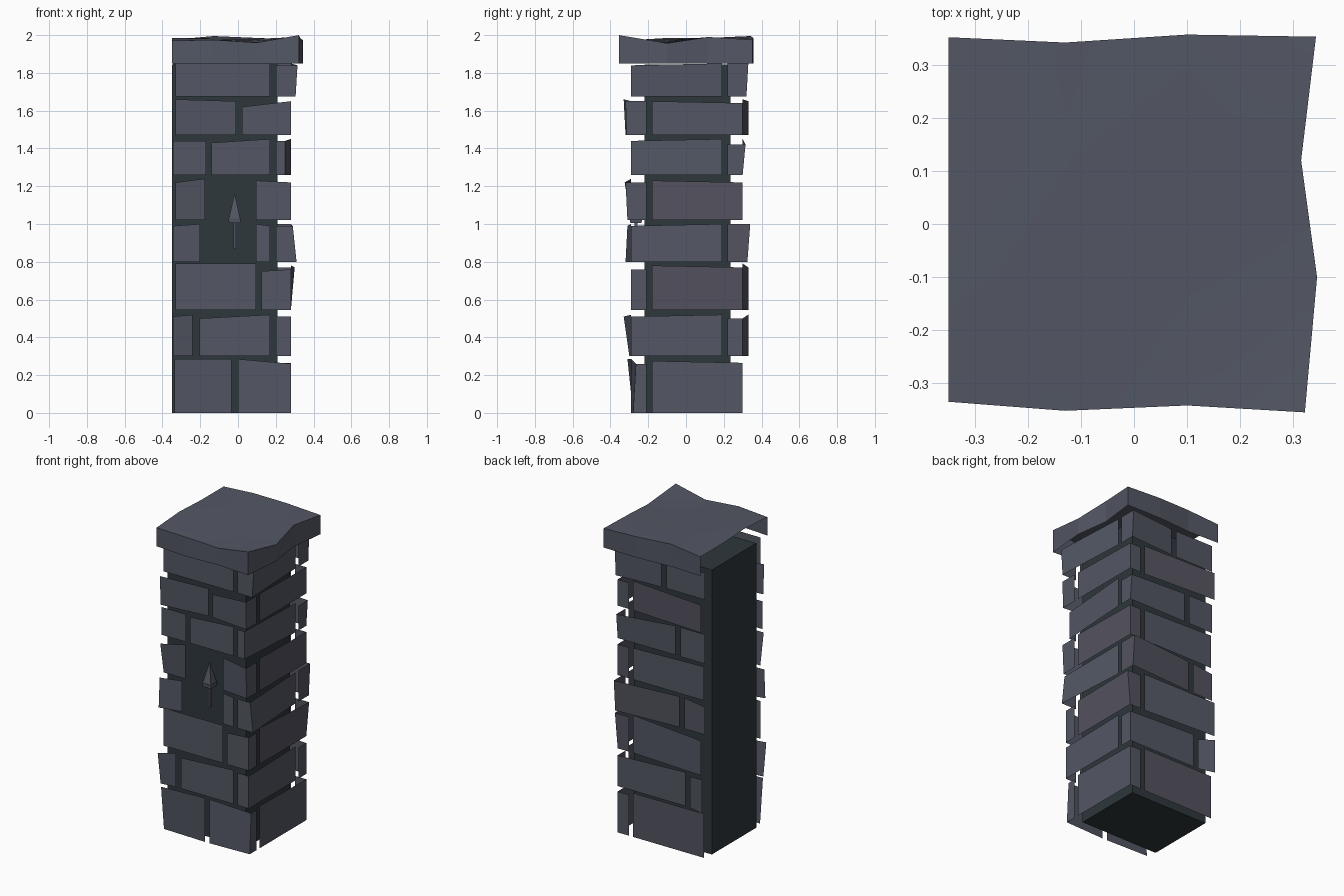
import bpy, bmesh, math
from mathutils import Vector, Matrix

default = bpy.data.objects.get("Cube")
if default:
    bpy.data.objects.remove(default, do_unlink=True)


def material(name, color):
    mat = bpy.data.materials.new(name)
    mat.use_nodes = True
    mat.diffuse_color = (*color, 1)
    bsdf = mat.node_tree.nodes["Principled BSDF"]
    bsdf.inputs["Base Color"].default_value = (*color, 1)
    bsdf.inputs["Roughness"].default_value = 0.9
    return mat


STONE = material("slate stone", (0.087, 0.096, 0.127))
WARM = material("warm slate stone", (0.088, 0.086, 0.115))
MORTAR = material("dark mortar", (0.027, 0.038, 0.044))


def finish(name, bm, mat):
    mesh = bpy.data.meshes.new(name)
    bm.to_mesh(mesh)
    bm.free()
    mesh.materials.append(mat)
    obj = bpy.data.objects.new(name, mesh)
    bpy.context.scene.collection.objects.link(obj)
    return obj


def box(name, low, high, mat):
    low, high = Vector(low), Vector(high)
    bm = bmesh.new()
    bmesh.ops.create_cube(bm, size=1)
    for v in bm.verts:
        v.co = (low + high) / 2 + v.co * (high - low)
    return finish(name, bm, mat)


# Mortar core, flush with the flat side
box("mortar_core", (-0.35, -0.22, 0), (0.21, 0.235, 1.845), MORTAR)

# Bottom and top of each course of bricks
ROWS = [(0, 0.285), (0.3, 0.52), (0.545, 0.79), (0.8, 1.0),
        (1.02, 1.24), (1.26, 1.45), (1.47, 1.66), (1.675, 1.85)]

# Outer plane of each brick wall, and the point that plane coordinates map to
PLANES = {"front": 0.29, "side": 0.28, "back": 0.3}
PLACE = {"front": lambda along, out, z: (along, -out, z),
         "side": lambda along, out, z: (out, along, z),
         "back": lambda along, out, z: (along, out, z)}


def brick(wall, row, start, end, drop_a=0, drop_b=0, lean_low=0, lean_top=0, mat=STONE):
    """A thin facing block that folds round the corner; drops tilt its top edge,
    leans push out the end farther from the middle of the wall."""
    bottom, top = ROWS[row]
    plane = PLANES[wall]
    leaning = end if start + end > 0 else start
    bm = bmesh.new()

    def edge(along, drop, inner=False):
        ends = []
        for z, lean in ((bottom, lean_low), (top - drop, lean_top)):
            out = plane - 0.08 if inner else plane + lean * (along == leaning)
            ends.append(bm.verts.new(PLACE[wall](along, out, z)))
        return ends

    edges = [edge(start, drop_a), edge(end, drop_b)]
    if wall == "side" and start < -0.25:
        edges.insert(0, edge(start, drop_a, inner=True))
    if end > 0.25:
        edges.append(edge(end, drop_b, inner=True))
    for left, right in zip(edges, edges[1:]):
        face = bm.faces.new((left[0], right[0], right[1], left[1]))
        if wall == "back":
            face.normal_flip()
    return finish(f"{wall}_brick_row_{row + 1}", bm, mat)


# Front wall: two courses stay open around the niche
FRONT = [
    [(-0.335, -0.035, 0, 0, -0.01, 0.02), (0, 0.28, 0, 0.025, -0.01, -0.025)],
    [(-0.345, -0.24, 0.01, 0, 0.01, 0.04), (-0.205, 0.17, 0.02, 0)],
    [(-0.33, 0.095), (0.125, 0.28, 0.04, 0.03)],
    [(-0.345, -0.2, 0.01, 0, 0.03, 0.02), (0.095, 0.17, 0, 0.01)],
    [(-0.33, -0.175, 0.02, 0, 0, 0.035), (0.095, 0.28, 0.01, 0.02, 0.02, 0.03)],
    [(-0.345, -0.17, 0.01, 0.01), (-0.14, 0.17, 0.02, 0)],
    [(-0.33, -0.01, 0, 0.01, 0.03, 0.04), (0.02, 0.28, 0.04, 0.01, 0.025, 0.03)],
    [(-0.33, 0.17)],
]
# Back wall: long blocks alternate with pairs that turn the corner
BACK = [
    [(-0.34, 0.17)],
    [(-0.345, -0.24, 0, 0.02, 0.03, 0.03), (-0.205, 0.28, 0, 0.02)],
    [(-0.34, 0.17, 0.02, 0, 0.03, 0.03)],
    [(-0.345, -0.2, 0.02, 0), (-0.165, 0.28, 0, 0, 0.025, 0.04)],
    [(-0.34, 0.17, 0, 0.015)],
    [(-0.345, -0.17), (-0.135, 0.28, 0, 0.03, 0, 0.015)],
    [(-0.34, 0.17, 0.01, 0, 0.03, 0.03)],
    [(-0.345, -0.07), (-0.035, 0.28, 0, 0, 0.02, 0.03)],
]
for wall, courses in (("front", FRONT), ("back", BACK)):
    for row, blocks in enumerate(courses):
        for block in blocks:
            warm = wall == "back" and row % 3 == 0
            brick(wall, row, *block, mat=WARM if warm else STONE)

# Side wall: one long block per course, shifted alternately to either corner
SIDE_LEANS = {2: (0, 0.02), 3: (0.03, 0.01), 5: (-0.03, -0.03), 7: (0.025, 0.035)}
for row in range(len(ROWS)):
    start, end = (-0.29, 0.19) if row % 2 else (-0.18, 0.3)
    low, top = SIDE_LEANS.get(row, (0, 0))
    drop = 0 if row % 2 else 0.02
    brick("side", row, start, end, 0.01, drop, low, top,
          mat=WARM if row in (2, 4) else STONE)

# Wavy capstone: an open sheet with a skirt on three sides
OUTLINE_X = [(-0.35, -0.13, 0.1, 0.322), (-0.35, -0.13, 0.1, 0.345),
             (-0.35, -0.13, 0.1, 0.315), (-0.35, -0.13, 0.1, 0.343)]
FRONT_Y = (-0.335, -0.352, -0.342, -0.355)
BACK_Y = (0.352, 0.342, 0.357, 0.353)
HEIGHT = [(1.97, 1.975, 1.96, 2.0), (1.985, 1.98, 1.97, 1.957),
          (1.975, 1.985, 1.98, 1.99), (1.975, 1.995, 1.985, 1.975)]
bm = bmesh.new()
grid = []
for j in range(4):
    ys = (FRONT_Y, (-0.1,) * 4, (0.12,) * 4, BACK_Y)[j]
    grid.append([bm.verts.new(p) for p in zip(OUTLINE_X[j], ys, HEIGHT[j])])
for j in range(3):
    for i in range(3):
        face = bm.faces.new((grid[j][i], grid[j][i + 1],
                             grid[j + 1][i + 1], grid[j + 1][i]))
        face.smooth = True
rim = grid[0] + [grid[1][3], grid[2][3]] + grid[3][::-1]
feet = [bm.verts.new((v.co.x, v.co.y, 1.85)) for v in rim]
for k in range(len(rim) - 1):
    bm.faces.new((feet[k], feet[k + 1], rim[k + 1], rim[k]))
finish("capstone", bm, STONE)


# Small upright arrow in the front niche
def spike(name, low, high, r_low, r_high):
    bm = bmesh.new()
    place = Matrix.Translation((-0.018, -0.265, (low + high) / 2))
    bmesh.ops.create_cone(bm, cap_ends=True, segments=4, radius1=r_low, radius2=r_high,
                          depth=high - low,
                          matrix=place @ Matrix.Rotation(math.pi / 4, 4, "Z"))
    return finish(name, bm, STONE)


spike("arrow_shaft", 0.87, 1.01, 0.01, 0.01)
spike("arrow_collar", 1.005, 1.03, 0.042, 0.046)
spike("arrow_head", 1.03, 1.16, 0.042, 0.001)
